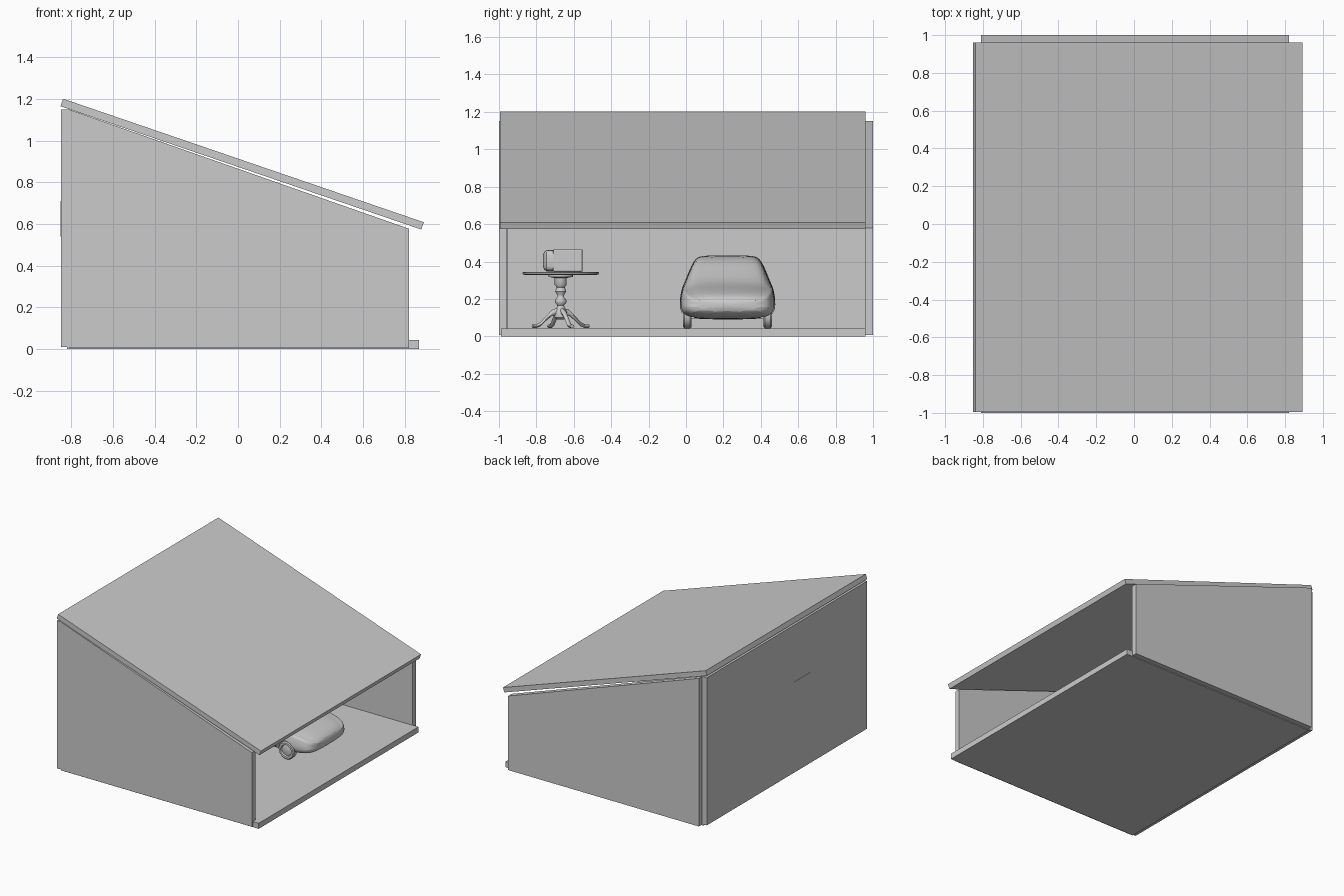
import bpy, bmesh
from math import sin, cos, pi, radians
from mathutils import Vector

if "Cube" in bpy.data.objects:
    bpy.data.objects.remove(bpy.data.objects["Cube"])


def mesh_object(name, bm, smooth=None):
    bmesh.ops.recalc_face_normals(bm, faces=bm.faces)
    me = bpy.data.meshes.new(name)
    bm.to_mesh(me)
    bm.free()
    ob = bpy.data.objects.new(name, me)
    bpy.context.collection.objects.link(ob)
    bpy.ops.object.select_all(action='DESELECT')
    ob.select_set(True)
    bpy.context.view_layer.objects.active = ob
    if smooth:
        bpy.ops.object.shade_smooth_by_angle(angle=radians(smooth))
    return ob


def prism(name, profile, y0, y1):
    """Extrude an x-z profile from y0 to y1."""
    bm = bmesh.new()
    f = bm.faces.new([bm.verts.new((x, y0, z)) for x, z in profile])
    r = bmesh.ops.extrude_face_region(bm, geom=[f])
    vs = [v for v in r['geom'] if isinstance(v, bmesh.types.BMVert)]
    bmesh.ops.translate(bm, verts=vs, vec=(0, y1 - y0, 0))
    return mesh_object(name, bm)


def box(name, x0, x1, y0, y1, z0, z1):
    return prism(name, [(x0, z0), (x1, z0), (x1, z1), (x0, z1)], y0, y1)


def loft(name, rings, smooth=40):
    bm = bmesh.new()
    rows = [[bm.verts.new(p) for p in r] for r in rings]
    n = len(rows[0])
    for a, b in zip(rows, rows[1:]):
        for i in range(n):
            j = (i + 1) % n
            bm.faces.new((a[i], a[j], b[j], b[i]))
    bm.faces.new(rows[0])
    bm.faces.new(rows[-1])
    return mesh_object(name, bm, smooth)


def lathe(name, profile, centre, axis='z', n=32):
    """Spin (radius, height) pairs about z or y."""
    c = Vector(centre)
    rings = []
    for r, h in profile:
        ring = []
        for i in range(n):
            u, v = r * cos(2 * pi * i / n), r * sin(2 * pi * i / n)
            ring.append(c + (Vector((u, v, h)) if axis == 'z' else Vector((u, h, v))))
        rings.append(ring)
    return loft(name, rings)


def apply_mods(ob):
    bpy.context.view_layer.objects.active = ob
    for m in list(ob.modifiers):
        bpy.ops.object.modifier_apply(modifier=m.name)


# Shed: floor, three walls and sloping roof, open towards +x
box("floor", -0.82, 0.87, -0.99, 0.96, 0, 0.043)
box("tall_wall", -0.85, -0.81, -0.995, 0.96, 0.01, 1.15)
side = [(-0.81, 0.006), (0.82, 0.006), (0.82, 0.578), (-0.81, 1.15)]
prism("side_wall_front", side, -1.0, -0.957)
prism("side_wall_back", side, 0.957, 1.0)
prism("roof", [(-0.852, 1.166), (0.88, 0.574), (0.892, 0.609), (-0.84, 1.202)], -0.995, 0.96)

# Window pane and inner door, almost flush with their walls
box("window_pane", -0.852, -0.83, -0.30, -0.11, 0.54, 0.71)
box("inner_door", -0.05, 0.35, -0.96, -0.954, 0.043, 0.68)

# Car body: stations of x, bottom, belt, top, half width, half roof width
CY = 0.222
stations = [
    (-0.60, 0.14, 0.24, 0.255, 0.19, 0.16),
    (-0.57, 0.10, 0.26, 0.285, 0.235, 0.185),
    (-0.48, 0.09, 0.265, 0.36, 0.25, 0.18),
    (-0.36, 0.09, 0.265, 0.425, 0.257, 0.18),
    (-0.15, 0.09, 0.26, 0.437, 0.257, 0.18),
    (0.05, 0.09, 0.26, 0.43, 0.257, 0.175),
    (0.14, 0.09, 0.257, 0.39, 0.257, 0.185),
    (0.30, 0.09, 0.25, 0.283, 0.257, 0.205),
    (0.45, 0.09, 0.24, 0.262, 0.255, 0.195),
    (0.58, 0.10, 0.215, 0.235, 0.24, 0.18),
    (0.64, 0.13, 0.18, 0.20, 0.19, 0.13),
]
rings = []
for x, zb, zm, zt, w, rw in stations:
    half = [(0.5 * w, zb), (0.93 * w, zb + 0.01), (1.02 * w, zb + 0.45 * (zm - zb)),
            (0.95 * w, zm), (0.92 * w, zm + 0.008), (rw, zt - 0.012), (0.75 * rw, zt)]
    rings.append([(x, CY + y, z) for y, z in half] +
                 [(x, CY - y, z) for y, z in reversed(half)])
body = loft("car_body", rings)
sub = body.modifiers.new("round", 'SUBSURF')
sub.levels = 2
apply_mods(body)

# Wheel arches cut out of the body, then wheels with hubs
for x in (-0.37, 0.42):
    for s in (-1, 1):
        cut = lathe("arch_cutter", [(0.08, -0.07), (0.08, 0.07)], (x, CY + s * 0.25, 0.112), 'y')
        cut.hide_render = True
        m = body.modifiers.new("arch", 'BOOLEAN')
        m.operation = 'DIFFERENCE'
        m.object = cut
        apply_mods(body)
        bpy.data.objects.remove(cut)
        prof = [(0.02, -0.023), (0.06, -0.023), (0.067, -0.015), (0.067, 0.015),
                (0.06, 0.023), (0.045, 0.023), (0.04, 0.012), (0.015, 0.018)]
        lathe("wheel", [(r, s * h) for r, h in prof], (x, CY + s * 0.215, 0.11), 'y')
bpy.ops.object.select_all(action='DESELECT')
body.select_set(True)
bpy.context.view_layer.objects.active = body
bpy.ops.object.shade_smooth_by_angle(angle=radians(40))
for x in (-0.37, 0.42):
    box("axle", x - 0.012, x + 0.012, CY - 0.2, CY + 0.2, 0.095, 0.12)

# Pedestal table: round top and turned column
TX, TY = -0.40, -0.67
lathe("table_top", [(0.19, 0.328), (0.205, 0.333), (0.205, 0.34), (0.2, 0.344)], (TX, TY, 0), n=48)
lathe("table_column", [(0.02, 0.09), (0.032, 0.10), (0.035, 0.13), (0.022, 0.15), (0.018, 0.165),
                       (0.03, 0.18), (0.03, 0.195), (0.018, 0.21), (0.018, 0.22), (0.03, 0.24),
                       (0.022, 0.262), (0.032, 0.275), (0.032, 0.312), (0.065, 0.318), (0.065, 0.33)],
      (TX, TY, 0), n=24)

# Four curved feet
path = [(0.015, 0.135, 0.018), (0.05, 0.125, 0.016), (0.085, 0.095, 0.013),
        (0.115, 0.065, 0.011), (0.14, 0.054, 0.010), (0.162, 0.054, 0.010)]
for k in range(4):
    a = radians(22 + 90 * k)
    rings = []
    for r, z, t in path:
        ring = []
        for i in range(8):
            b = 2 * pi * i / 8
            u, h = 0.013 * cos(b), t * sin(b)
            ring.append((TX + r * cos(a) - u * sin(a), TY + r * sin(a) + u * cos(a), z + h))
        rings.append(ring)
    loft("table_foot", rings, 50)

# Old television on the table: cabinet, bulging screen end and knobs
cab = box("television_cabinet", TX - 0.12, TX + 0.12, -0.71, -0.553, 0.345, 0.465)
bev = cab.modifiers.new("bevel", 'BEVEL')
bev.width = 0.006
bev.segments = 2
rings = []
for y, s in [(-0.70, 1.0), (-0.745, 0.97), (-0.757, 0.85), (-0.763, 0.6), (-0.765, 0.25)]:
    ring = []
    for i in range(32):
        b = 2 * pi * i / 32
        u = abs(cos(b)) ** 0.35 * (1 if cos(b) > 0 else -1)
        v = abs(sin(b)) ** 0.35 * (1 if sin(b) > 0 else -1)
        ring.append((TX + 0.118 * s * u, y, 0.404 + 0.058 * s * v))
    rings.append(ring)
loft("television_screen", rings)
for z in (0.395, 0.415, 0.435):
    box("television_knob", TX + 0.118, TX + 0.126, -0.578, -0.566, z, z + 0.011)
